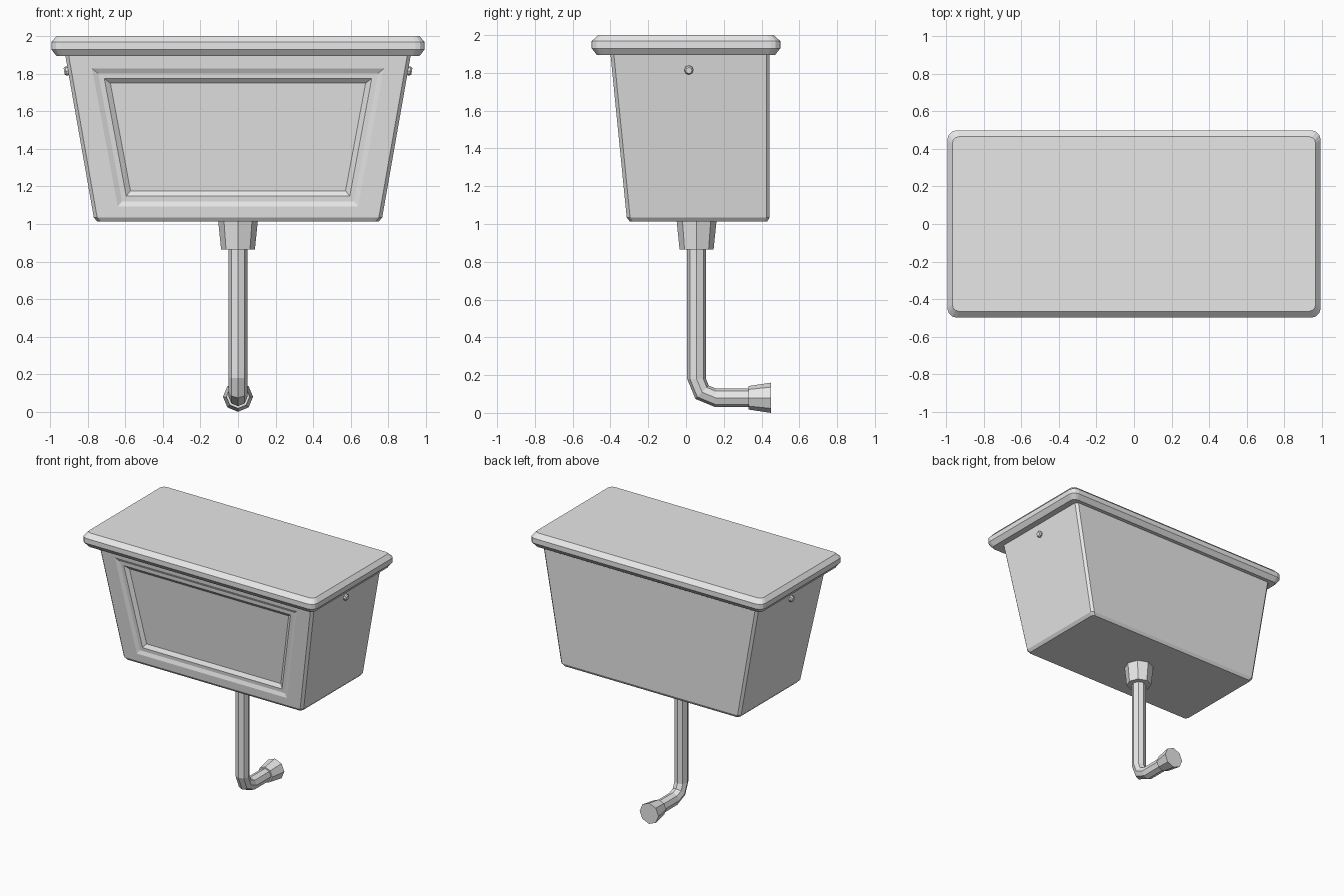
import bpy, bmesh, math
from mathutils import Vector

default = bpy.data.objects.get("Cube")
if default:
    bpy.data.objects.remove(default, do_unlink=True)

GREY = (0.8, 0.8, 0.8, 1.0)
mat = bpy.data.materials.new("plain grey")
mat.use_nodes = True
mat.diffuse_color = GREY
mat.node_tree.nodes["Principled BSDF"].inputs["Base Color"].default_value = GREY


def loft(name, rings, edit=None):
    """Skin a list of equal-length point rings into a capped solid."""
    bm = bmesh.new()
    loops = [[bm.verts.new(p) for p in ring] for ring in rings]
    n = len(loops[0])
    for a, b in zip(loops, loops[1:]):
        for i in range(n):
            j = (i + 1) % n
            bm.faces.new((a[i], a[j], b[j], b[i]))
    bm.faces.new(loops[0][::-1])
    bm.faces.new(loops[-1])
    bmesh.ops.recalc_face_normals(bm, faces=bm.faces[:])
    if edit:
        edit(bm)
    mesh = bpy.data.meshes.new(name)
    bm.to_mesh(mesh)
    bm.free()
    mesh.materials.append(mat)
    obj = bpy.data.objects.new(name, mesh)
    bpy.context.collection.objects.link(obj)
    return obj


def rounded_rect(half_x, y0, y1, z, radius, steps):
    """Horizontal rectangle with each corner cut into the given steps."""
    corners = ((half_x, y1, 1, 1), (-half_x, y1, -1, 1),
               (-half_x, y0, -1, -1), (half_x, y0, 1, -1))
    ring = []
    for k, (x, y, sx, sy) in enumerate(corners):
        for i in range(steps + 1):
            a = math.pi / 2 * (k + i / steps)
            ring.append((x + radius * (math.cos(a) - sx),
                         y + radius * (math.sin(a) - sy), z))
    return ring


def tube(name, stations, sides=8):
    """Faceted tube through (centre, direction, radius) stations in a vertical plane."""
    rings = []
    for centre, direction, radius in stations:
        d = Vector(direction).normalized()
        u = Vector((0, 1, 0)) if abs(d.x) > 0.5 else Vector((1, 0, 0))
        u = (u - d * u.dot(d)).normalized()
        v = d.cross(u)
        rings.append([Vector(centre) + radius * (math.cos(a) * u + math.sin(a) * v)
                      for a in (math.tau * i / sides for i in range(sides))])
    return loft(name, rings)


def front_panel(bm):
    """Sink a stepped panel into the large front face."""
    face = max((f for f in bm.faces if f.normal.y < -0.9), key=lambda f: f.calc_area())
    slope = (-0.40 + 0.314) / (1.9 - 1.035)
    bmesh.ops.inset_region(bm, faces=[face], thickness=0.06)
    middle = face.calc_center_median().z
    for v in face.verts:
        upper = v.co.z > middle
        z = 1.827 if upper else 1.093
        x = 0.777 if upper else 0.64
        v.co = (math.copysign(x, v.co.x), -0.314 + slope * (z - 1.035), z)
    for depth in (-0.012, 0, -0.02):
        bmesh.ops.inset_region(bm, faces=[face], thickness=0.027, depth=depth,
                               use_even_offset=True)


# Tapered tank with chamfered corners and a straight back
loft("tank", [
    rounded_rect(0.75, -0.298, 0.43, 1.013, 0.018, 1),
    rounded_rect(0.768, -0.314, 0.443, 1.035, 0.018, 1),
    rounded_rect(0.92, -0.40, 0.443, 1.9, 0.018, 1),
], front_panel)

# Overhanging lid with bevelled rim
loft("lid", [rounded_rect(hx, -hy, hy, z, r, 3) for hx, hy, z, r in (
    (0.967, 0.472, 1.895, 0.035),
    (0.994, 0.499, 1.93, 0.05),
    (0.994, 0.499, 1.968, 0.05),
    (0.967, 0.465, 2.0, 0.035),
)])

# Small bolts on the sides, square to the sloping walls
for side, label in ((1, "left"), (-1, "right")):
    axis = Vector((side, 0, -0.17)).normalized()
    base = Vector((side * 0.9, 0.015, 1.817))
    tube(label + "_bolt", [(base, axis, 0.024), (base + axis * 0.018, axis, 0.024),
                           (base + axis * 0.026, axis, 0.017)])

# Down pipe with an elbow turning to the back
PIPE_Y, PIPE_Z, R, BEND = 0.056, 0.08, 0.05, 0.1
down, back = (0, 0, -1), (0, 1, 0)
stations = [((0, PIPE_Y, 0.9), down, R)]
for i in range(3):
    a = math.pi / 4 * i
    stations.append(((0, PIPE_Y + BEND * (1 - math.cos(a)), PIPE_Z + BEND * (1 - math.sin(a))),
                     (0, math.sin(a), -math.cos(a)), R))
stations.append(((0, 0.36, PIPE_Z), back, R))
tube("down_pipe", stations)

# Flared fittings at both ends of the pipe
tube("tank_socket", [((0, PIPE_Y, 1.02), down, 0.106), ((0, PIPE_Y, 0.865), down, 0.09)])
tube("outlet_socket", [((0, 0.33, PIPE_Z), back, 0.062), ((0, 0.45, PIPE_Z), back, 0.08)])
